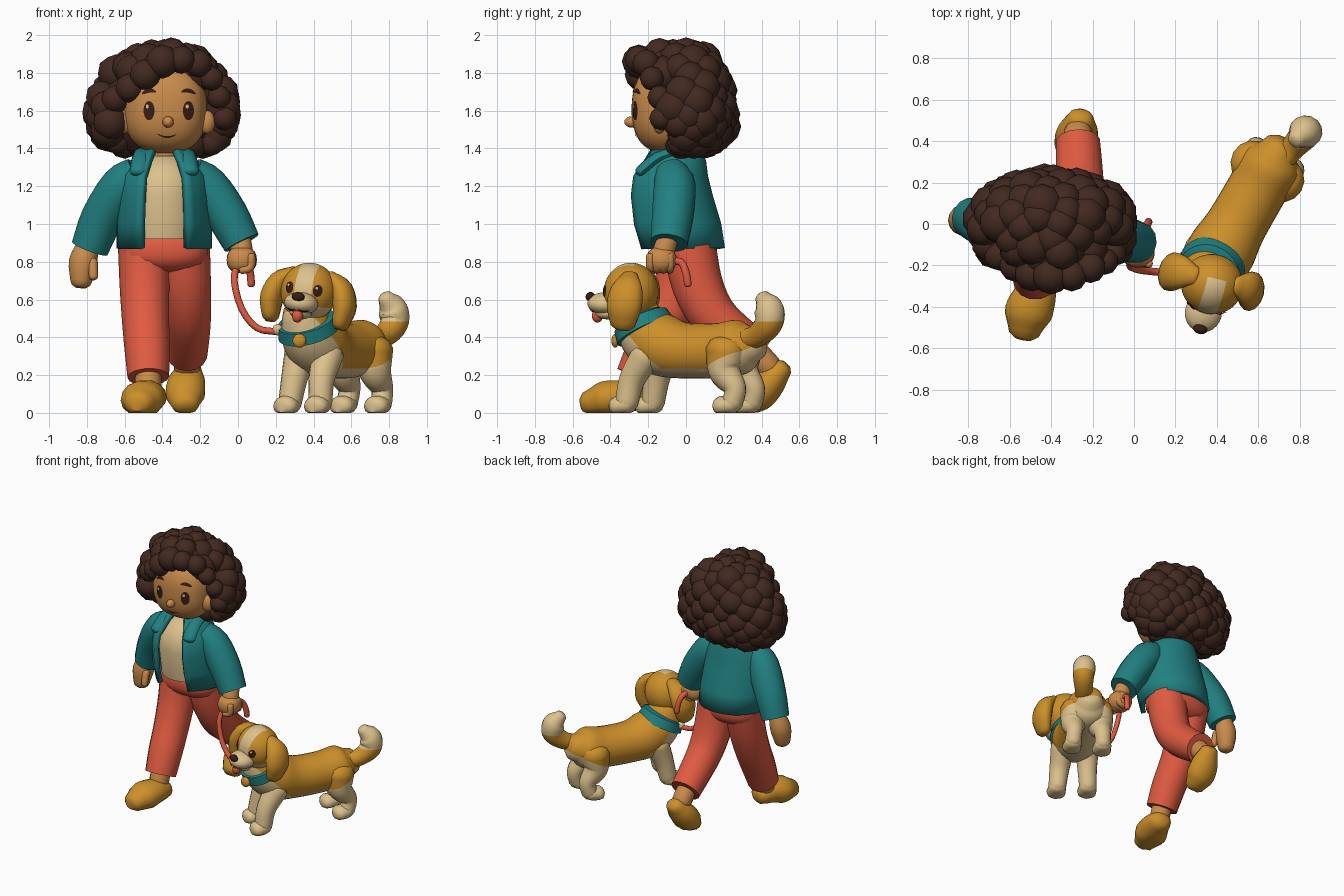
import bpy, bmesh, math, random
from mathutils import Vector, Matrix
from mathutils.bvhtree import BVHTree
random.seed(4)
if bpy.data.objects.get("Cube"):
    bpy.data.objects.remove(bpy.data.objects["Cube"])

def paint(name, code):
    colour = [(int(code[i:i + 2], 16) / 255) ** 2.2 for i in (0, 2, 4)] + [1]
    m = bpy.data.materials.new(name)
    m.use_nodes = True
    m.diffuse_color = colour
    m.node_tree.nodes["Principled BSDF"].inputs["Base Color"].default_value = colour
    return m

HAIR, SKIN, TEAL = paint("dark hair", "442d25"), paint("skin", "c88a4c"), paint("teal", "267f80")
RED, CREAM = paint("coral red", "df5b43"), paint("cream", "dcc08c")
OCHRE, DARK = paint("ochre", "cb8e2e"), paint("dark brown", "3a221c")
WORLD, X, Y, Z = Matrix(), Vector((1, 0, 0)), Vector((0, 1, 0)), Vector((0, 0, 1))

def finish(name, bm, mat, rule=None, frame=WORLD, cuts=()):
    """Smooth object, cut along planes and coloured by a rule on face centres."""
    for co, no in cuts:
        bmesh.ops.bisect_plane(bm, geom=bm.verts[:] + bm.edges[:] + bm.faces[:], plane_co=co, plane_no=no)
    bmesh.ops.recalc_face_normals(bm, faces=bm.faces)
    for f in bm.faces:
        f.smooth = True
        f.material_index = rule(f.calc_center_median()) if rule else 0
    for e in bm.edges:
        e.smooth = e.calc_face_angle(0) < math.radians(50)
    me = bpy.data.meshes.new(name)
    bm.to_mesh(me)
    bm.free()
    for m in mat if isinstance(mat, list) else [mat]:
        me.materials.append(m)
    ob = bpy.data.objects.new(name, me)
    ob.matrix_world = frame
    bpy.context.collection.objects.link(ob)
    return ob

def skin_rings(rings, closed=True, caps=(0, -1)):
    bm = bmesh.new()
    rings = [[bm.verts.new(co) for co in ring] for ring in rings]
    n = len(rings[0])
    for a, b in zip(rings, rings[1:]):
        for i in range(n if closed else n - 1):
            bm.faces.new((a[i], a[(i + 1) % n], b[(i + 1) % n], b[i]))
    for c in caps:
        bm.faces.new(rings[c])
    return bm

def blob(name, c, r, mat, rule=None, frame=WORLD, power=2, seg=24, cuts=()):
    """Ellipsoid; a power above two makes it boxier."""
    bm = bmesh.new()
    bmesh.ops.create_uvsphere(bm, u_segments=seg, v_segments=seg * 2 // 3, radius=1)
    for v in bm.verts:
        k = sum(abs(a) ** power for a in v.co) ** (1 / power)
        v.co = Vector(c) + Vector(a / k * s for a, s in zip(v.co, r))
    return finish(name, bm, mat, rule, frame, cuts)

def dome(end, nxt):
    t = (end.xyz - nxt.xyz).normalized()
    return [Vector((*(end.xyz + t * end.w * o), end.w * s)) for o, s in ((.4, .85), (.65, .5))]

def tube(name, pts, mat, ref=Y, squash=(1, 1), steps=3, sides=14, ends=True, rule=None, frame=WORLD, cuts=()):
    """Round limb through (x, y, z, radius) points, smoothed along its length and flattened on the ground."""
    P, path, rings, ground = [Vector(p) for p in pts], [], [], -frame.translation.z
    P = [2 * P[0] - P[1]] + P + [2 * P[-1] - P[-2]]
    for a, b, c, d in zip(P, P[1:], P[2:], P[3:]):
        for t in (k / steps for k in range(steps)):
            path.append(b + .5 * t * (c - a + t * (2 * a - 5 * b + 4 * c - d + t * (3 * b - a - 3 * c + d))))
    path.append(P[-2])
    if ends:
        path = dome(path[0], path[1])[::-1] + path + dome(path[-1], path[-2])
    for i, p in enumerate(path):
        t = (path[min(i + 1, len(path) - 1)].xyz - path[max(i - 1, 0)].xyz).normalized()
        u = t.cross(ref).normalized() * squash[0]
        w = u.normalized().cross(t) * squash[1]
        turns = [math.tau * k / sides for k in range(sides)]
        ring = [p.xyz + p.w * (u * math.cos(q) + w * math.sin(q)) for q in turns]
        rings.append([Vector((v.x, v.y, max(v.z, ground))) for v in ring])
    return finish(name, skin_rings(rings), mat, rule, frame, cuts)

def decal(name, target, x, z, rx, rz, mat, tilt=0, bend=0, lift=.005):
    """Thin elliptical plate laid on the front of a target surface."""
    me = target.data
    tree = BVHTree.FromPolygons([v.co for v in me.vertices], [p.vertices for p in me.polygons])
    def stick(s, q):
        a, b = s * math.cos(q) * rx, s * math.sin(q) * rz
        px, pz = a * math.cos(tilt) - b * math.sin(tilt), a * math.sin(tilt) + b * math.cos(tilt)
        hit, n, _, _ = tree.ray_cast(Vector((x + px, -2, z + pz + bend * (a / rx) ** 2)), Y)
        return hit + n * lift
    rings = [[stick(s, math.tau * k / 16) for k in range(16)] for s in (.15, .55, 1)]
    finish(name, skin_rings(rings, caps=(0,)), mat, frame=target.matrix_world)

def loft(name, rows, mat, cx, gap=0, thick=.001):
    """Stacked ellipses (z, centre y, rx, ry), optionally open at the front with flared edges."""
    turns = [-math.pi / 2 + gap + (math.tau - 2 * gap) * k / (31 if gap else 32) for k in range(32)]
    flare = .045 if gap else 0
    rings = [[(cx + rx * math.cos(q), cy + ry * math.sin(q) - flare * max(0, -math.sin(q)) ** 6, z) for q in turns]
             for z, cy, rx, ry in rows]
    mod = finish(name, skin_rings(rings, not gap, () if gap else (0, -1)), mat).modifiers.new("cloth", 'SOLIDIFY')
    mod.thickness, mod.offset = thick, 0

# Head and face
CX, SIDES = -.385, ((-1, "right"), (1, "left"))
head = blob("head", (CX, -.092, 1.61), (.22, .195, .235), SKIN, power=2.5, seg=36)
blob("nose", (-.37, -.285, 1.54), (.03, .042, .03), SKIN, seg=12)
for s, side in SIDES:
    blob(side + "_ear", (CX + s * .22, -.14, 1.54), (.045, .035, .062), SKIN, seg=12)
    ex = -.367 + s * .103
    decal(side + "_eye", head, ex, 1.6, .029, .05, DARK)
    decal(side + "_eye_glint", head, ex - .008, 1.622, .008, .011, CREAM, lift=.009)
    decal(side + "_eyebrow", head, ex, 1.705, .038, .011, DARK, tilt=-s * .15, bend=-.012)
decal("mouth", head, -.375, 1.462, .05, .005, DARK, bend=.016)
tube("neck", [(CX, -.05, 1.26, .07), (CX, -.06, 1.44, .065)], SKIN)
# Curly hair: two cores covered with soft round clumps, open around the face
blob("hair_core", (-.4, .03, 1.63), (.34, .21, .3), HAIR)
blob("lower_hair_core", (-.4, .05, 1.52), (.33, .18, .13), HAIR)
clumps = [(-.3, -.25, 1.87, .075), (-.4, -.25, 1.86, .09), (-.49, -.24, 1.79, .085), (-.57, -.2, 1.72, .08), (-.65, -.15, 1.66, .075),
          (-.21, -.21, 1.85, .075), (-.14, -.18, 1.77, .065), (-.1, -.14, 1.67, .065), (-.35, -.14, 1.9, .085),
          (-.56, -.12, 1.81, .09), (-.07, -.13, 1.56, .065), (-.7, -.13, 1.55, .065), (-.14, -.03, 1.43, .07), (-.64, -.03, 1.44, .07)]
for i in range(105):
    h, q = 1 - 2 * (i + .5) / 105, i * 2.39996
    k, rise = (2, .32) if h > 0 else (2.8, .165)
    w = (1 - abs(h) ** k) ** (1 / k)
    x, y, z = math.cos(q) * w * .33 - .4, math.sin(q) * w * (.195 if math.sin(q) > 0 else .225), h * rise + 1.585
    if y > -.05 or abs(x - CX) > .285 or z > 1.79:
        clumps.append((x, y, z, random.uniform(.08, .105)))
bm = bmesh.new()
for x, y, z, r in clumps:
    bmesh.ops.create_icosphere(bm, subdivisions=2, radius=r, matrix=Matrix.Translation((x, y, z)))
finish("curly_hair", bm, HAIR)
# Clothes on the torso
loft("shirt", [(.92, -.05, .19, .18), (1.15, -.08, .19, .185), (1.27, -.08, .17, .16), (1.36, -.06, .085, .085)], CREAM, -.39)
loft("jacket", [(.87, -.02, .235, .21), (1, -.05, .235, .22), (1.15, -.08, .225, .205), (1.25, -.085, .21, .185),
                (1.33, -.06, .16, .15), (1.39, -.05, .11, .12)], TEAL, -.39, gap=math.radians(29), thick=.035)
for s, side in SIDES:
    flap = [(.02, .06, 1.38, .03), (.1, -.02, 1.385, .035), (.12, -.15, 1.35, .04), (.14, -.24, 1.28, .035)]
    tube(side + "_collar", [(-.39 + s * dx, y, z, r) for dx, y, z, r in flap], TEAL, ref=Z, sides=10, squash=(1.3, .8))
tube("right_sleeve", [(-.53, -.08, 1.27, .09), (-.615, -.06, 1.2, .112), (-.72, 0, 1.03, .112), (-.785, .03, .87, .1)], TEAL, ends=False)
tube("left_sleeve", [(-.25, -.08, 1.27, .09), (-.165, -.06, 1.2, .112), (-.06, -.07, 1.05, .112), (.02, -.09, .9, .1)], TEAL, ends=False)
# Hands
tube("right_hand", [(-.79, .03, .9, .055), (-.82, .02, .8, .075), (-.83, .01, .7, .058)], SKIN)
tube("right_thumb", [(-.77, -.02, .8, .028), (-.765, -.045, .72, .024)], SKIN, sides=8)
tube("left_wrist", [(.01, -.09, .94, .055), (.02, -.12, .85, .06)], SKIN)
blob("left_fist", (.02, -.13, .81), (.08, .08, .07), SKIN, power=2.5, seg=16)
for y in (-.19, -.155, -.12, -.085):
    tube("left_finger", [(.07, y, .83, .022), (.065, y, .77, .022), (.02, y, .755, .02)], SKIN, sides=8)
# Trousers, ankles and shoes
blob("hips", (-.39, 0, .86), (.235, .165, .12), RED, power=2.5)
tube("right_trouser_leg", [(-.495, 0, .87, .14), (-.495, -.04, .68, .132), (-.49, -.11, .5, .125), (-.48, -.2, .33, .12),
                           (-.475, -.265, .19, .11)], RED, ends=False)
tube("left_trouser_leg", [(-.285, .02, .87, .14), (-.275, .06, .68, .135), (-.265, .14, .52, .125), (-.265, .27, .4, .115),
                          (-.27, .395, .31, .108)], RED, ref=X, ends=False)
tube("right_ankle", [(-.475, -.25, .24, .07), (-.475, -.29, .12, .07)], SKIN)
tube("left_ankle", [(-.27, .35, .34, .07), (-.27, .44, .24, .07)], SKIN, ref=X)
tube("right_shoe", [(-.46, -.27, .08, .085), (-.48, -.35, .085, .105), (-.51, -.43, .07, .115), (-.525, -.5, .055, .085)],
     OCHRE, ref=Z, squash=(1, .85))
tube("left_shoe", [(-.26, .5, .225, .07), (-.27, .45, .17, .098), (-.28, .39, .1, .105), (-.28, .34, .055, .08)],
     OCHRE, ref=X, squash=(.85, 1))
# Leash with its loose end
tube("leash", [(0, -.15, .8, .018), (-.02, -.2, .7, .018), (.02, -.22, .55, .018), (.1, -.23, .45, .018), (.2, -.24, .43, .018)], RED, sides=8)
tube("leash_end", [(.03, -.12, .8, .02), (.045, -.03, .8, .02), (.065, 0, .74, .02), (.07, .01, .68, .02)], RED, ref=X, sides=8)
blob("leash_clip", (.21, -.24, .44), (.03, .025, .03), CREAM, seg=10)
# Dog body, cream below and ochre above
BODY = Matrix.Translation((.543, .08, 0)) @ Matrix.Rotation(math.radians(-30), 4, 'Z')
COAT = [OCHRE, CREAM]
LINES = [((0, 0, .235), Z), ((0, -.18, .235), Vector((0, 1, 1))), ((0, .1, .235), Vector((0, -.45, 1)))]
FUR = dict(steps=5, frame=BODY, cuts=LINES, rule=lambda c: int(any((c - Vector(co)).dot(no) < 0 for co, no in LINES)))
tube("dog_body", [(0, .31, .365, .1), (0, .24, .35, .145), (0, .1, .33, .145), (0, -.1, .33, .148), (0, -.24, .36, .165),
                  (0, -.335, .42, .15), (0, -.385, .52, .12)], COAT, ref=Z, sides=28, **FUR)
for s, side in SIDES:
    step = -.015 - s * .02
    tube("dog_front_leg_" + side, [(s * .085, -.28, .31, .085), (s * .095, -.33 + step, .18, .07), (s * .105, -.36 + step, .05, .062)], COAT, **FUR)
    tube("dog_hind_leg_" + side, [(s * .08, .2, .33, .11), (s * .095, .2, .22, .088), (s * .1, .265, .13, .06), (s * .105, .25, .05, .057)],
         COAT, **FUR)
    for place, y in (("front", -.39 + step), ("hind", .21)):
        tube(f"dog_{place}_paw_{side}", [(s * .105, y + .04, .045, .055), (s * .105, y - .02, .035, .062)],
             CREAM, ref=Z, squash=(1.1, .9), frame=BODY)
tube("dog_tail", [(.68, .26, .39, .055), (.76, .36, .4, .06), (.825, .435, .47, .075), (.82, .44, .55, .078), (.785, .41, .605, .045)],
     COAT, ref=Vector((1, -1, 0)), steps=5, rule=lambda c: int(c.z > .485), cuts=[((0, 0, .485), Z)])
tube("dog_collar", [(0, -.333, .42, .13), (0, -.337, .427, .165), (0, -.368, .488, .153), (0, -.373, .496, .12)],
     TEAL, steps=1, sides=28, ends=False, frame=BODY)
blob("collar_tag", (.325, -.375, .382), (.037, .02, .037), OCHRE, seg=14)
# Dog head, turned and slightly tilted
TURN, ROLL = Matrix.Rotation(math.radians(-14), 4, 'Z'), Matrix.Rotation(math.radians(7), 4, 'Y')
HEAD = Matrix.Translation((.375, -.29, .63)) @ TURN @ ROLL
def mask(c):
    return int((abs(c.x) < .047 and c.y < .03 and c.z > 0) or (c.z < -.06 and c.y < -.02))
skull = blob("dog_head", (0, 0, .01), (.15, .145, .155), COAT, mask, HEAD, seg=36, cuts=[
    ((.047, 0, 0), X), ((-.047, 0, 0), X), ((0, .03, 0), Y), ((0, -.02, 0), Y), ((0, 0, -.06), Z), ((0, 0, 0), Z)])
muzzle = blob("dog_muzzle", (0, -.143, -.05), (.09, .095, .058), CREAM, frame=HEAD)
blob("dog_chin", (0, -.13, -.1), (.06, .07, .035), CREAM, frame=HEAD, seg=16)
blob("dog_nose", (0, -.224, -.015), (.035, .024, .025), DARK, frame=HEAD, seg=14)
blob("dog_tongue", (0, -.188, -.117), (.03, .03, .036), RED, frame=HEAD, seg=14)
for s, side in SIDES:
    decal("dog_eye_" + side, skull, s * .075, .025, .023, .031, DARK)
    decal("dog_eye_glint_" + side, skull, s * .075 - .006, .037, .006, .007, CREAM, lift=.008)
    decal("dog_mouth_" + side, muzzle, s * .033, -.085, .03, .004, DARK, bend=.008)
    tube("dog_ear_" + side, [(s * .11, .02, .1, .05), (s * .17, .02, .05, .085), (s * .2, .01, -.04, .095), (s * .195, 0, -.12, .075)],
         OCHRE, squash=(.65, 1), frame=HEAD)
